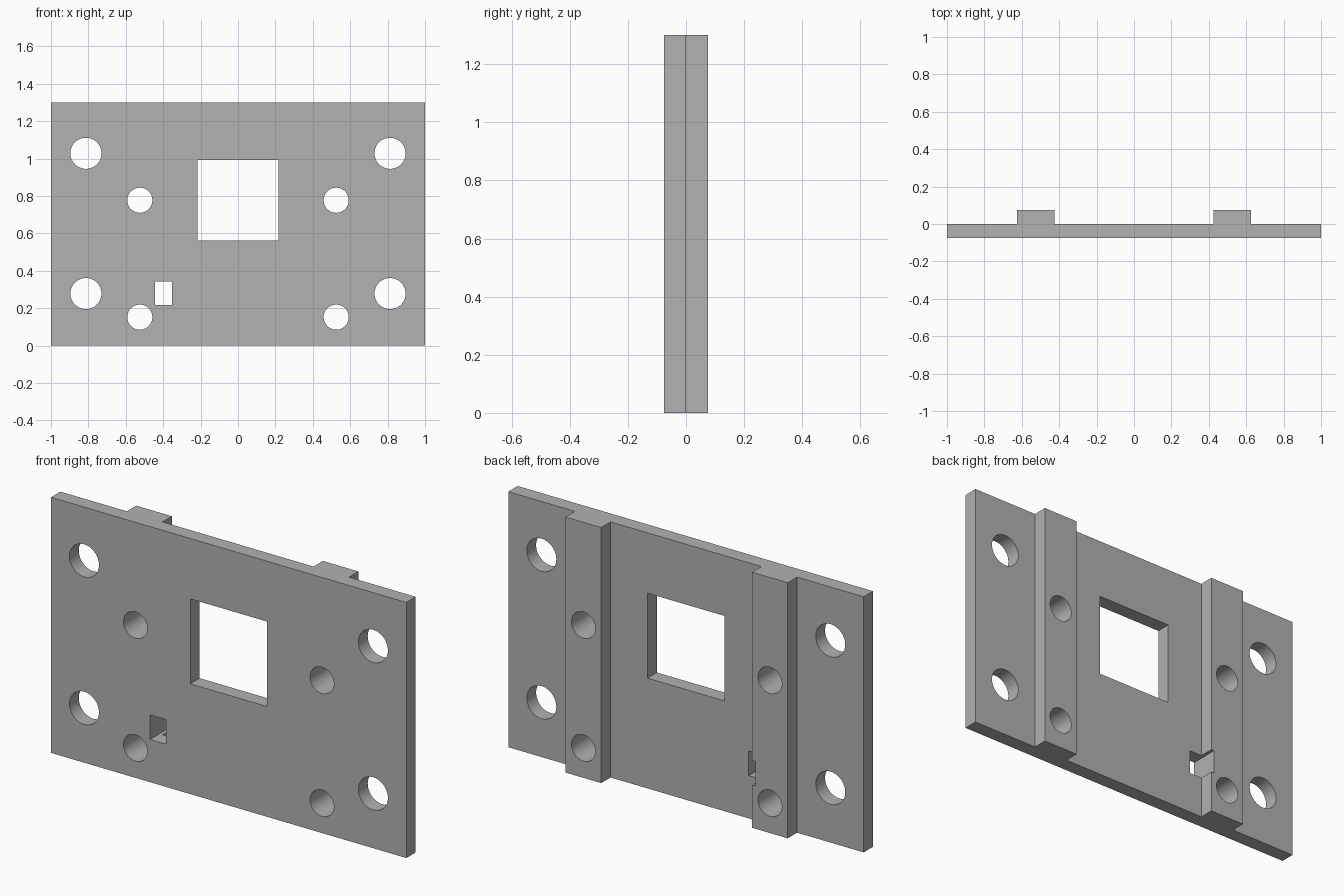
import bpy, bmesh, math
from mathutils import Matrix

if "Cube" in bpy.data.objects:
    bpy.data.objects.remove(bpy.data.objects["Cube"])

HEIGHT = 1.30
FRONT, BACK, RAIL_BACK = -0.075, 0.0, 0.075
RAIL_IN, RAIL_OUT = 0.425, 0.625


def new_object(name, bm):
    bmesh.ops.recalc_face_normals(bm, faces=bm.faces)
    mesh = bpy.data.meshes.new(name)
    bm.to_mesh(mesh)
    bm.free()
    obj = bpy.data.objects.new(name, mesh)
    bpy.context.collection.objects.link(obj)
    return obj


def add_box(bm, x0, x1, z0, z1):
    """Rectangular cutter running through the full depth."""
    m = (Matrix.Translation(((x0 + x1) / 2, 0, (z0 + z1) / 2))
         @ Matrix.Diagonal((x1 - x0, 0.5, z1 - z0, 1)))
    bmesh.ops.create_cube(bm, size=1, matrix=m)


def add_bore(bm, x, z, radius):
    """Round cutter running through the full depth."""
    m = Matrix.Translation((x, 0, z)) @ Matrix.Rotation(math.pi / 2, 4, 'X')
    bmesh.ops.create_cone(bm, cap_ends=True, segments=64, radius1=radius,
                          radius2=radius, depth=0.5, matrix=m)


# Plate with two rails on the back: one cross-section extruded upwards
right = [(1.0, FRONT), (1.0, BACK), (RAIL_OUT, BACK), (RAIL_OUT, RAIL_BACK),
         (RAIL_IN, RAIL_BACK), (RAIL_IN, BACK)]
profile = right + [(-x, y) for x, y in reversed(right)]
bm = bmesh.new()
base = bm.faces.new([bm.verts.new((x, y, 0)) for x, y in profile])
ext = bmesh.ops.extrude_face_region(bm, geom=[base], use_keep_orig=True)
bmesh.ops.translate(bm, vec=(0, 0, HEIGHT),
                    verts=[v for v in ext["geom"] if isinstance(v, bmesh.types.BMVert)])
plate = new_object("mounting_plate", bm)

# Openings: corner holes, rail holes, square window, small slot
bm = bmesh.new()
for side in (-1, 1):
    for z in (0.278, 1.028):
        add_bore(bm, side * 0.813, z, 0.083)
    for z in (0.152, 0.777):
        add_bore(bm, side * 0.525, z, 0.067)
add_box(bm, -0.216, 0.216, 0.561, 0.993)
add_box(bm, -0.443, -0.353, 0.217, 0.342)
cutter = new_object("openings_cutter", bm)
cutter.hide_render = True

cut = plate.modifiers.new("openings", 'BOOLEAN')
cut.operation = 'DIFFERENCE'
cut.solver = 'EXACT'
cut.object = cutter
bpy.context.view_layer.objects.active = plate
plate.select_set(True)
bpy.ops.object.modifier_apply(modifier=cut.name)
bpy.data.objects.remove(cutter)

# Grey finish, smooth bores with sharp rims
grey = bpy.data.materials.new("grey")
grey.diffuse_color = (0.445, 0.445, 0.445, 1)
grey.use_nodes = True
grey.node_tree.nodes["Principled BSDF"].inputs["Base Color"].default_value = grey.diffuse_color
plate.data.materials.clear()
plate.data.materials.append(grey)
bpy.ops.object.shade_smooth_by_angle(angle=math.radians(30))
